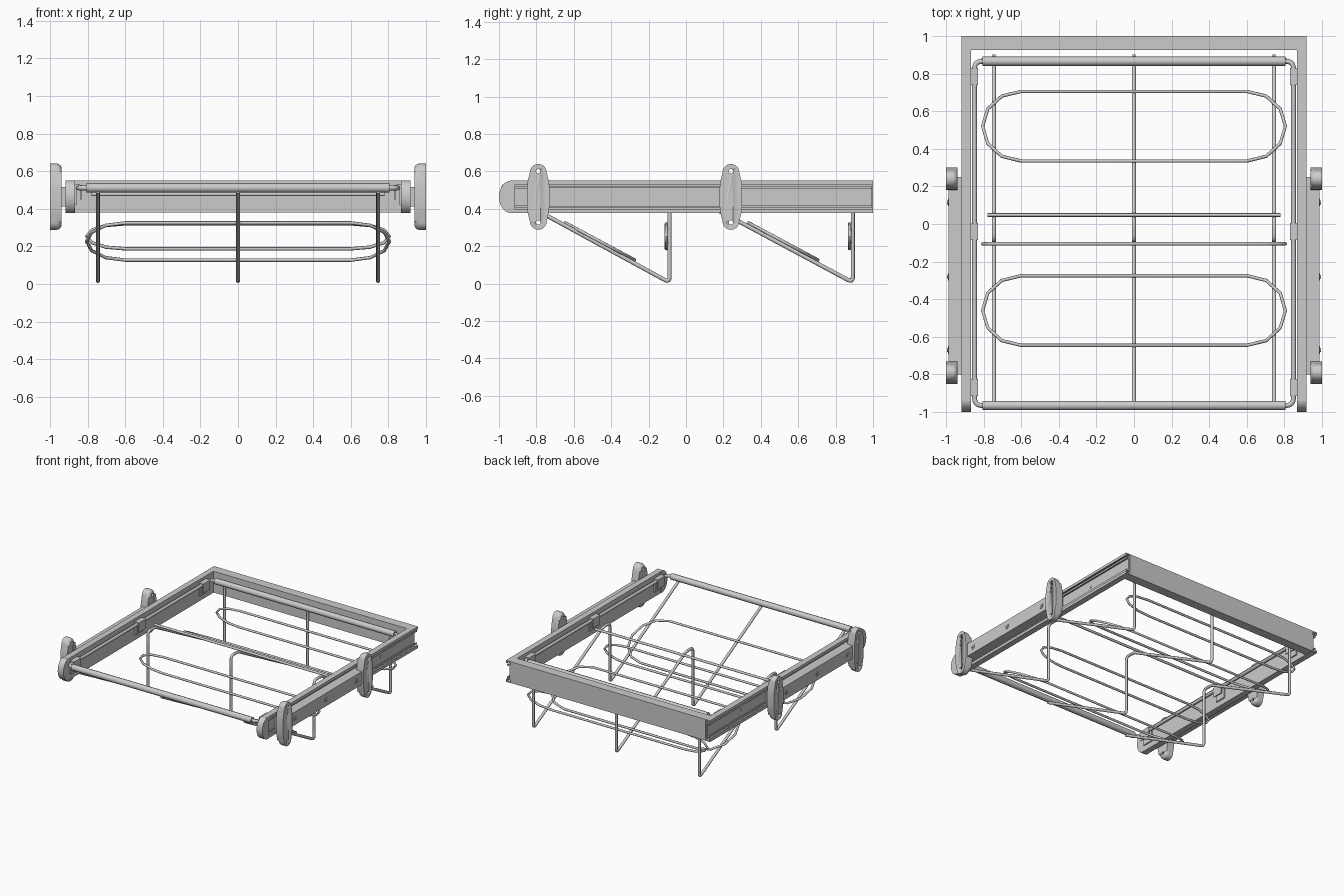
import bpy, bmesh, math
from mathutils import Vector

if "Cube" in bpy.data.objects:
    bpy.data.objects.remove(bpy.data.objects["Cube"])

ZC = 0.464  # rail centre height


def finish(ob, angle=35):
    bpy.ops.object.select_all(action='DESELECT')
    ob.select_set(True)
    bpy.context.view_layer.objects.active = ob
    bpy.ops.object.shade_smooth_by_angle(angle=math.radians(angle))
    return ob


def mirror_x(ob):
    ob.modifiers.new("mirror", 'MIRROR').use_axis[0] = True
    return ob


def prism(name, pts, a, b, axis='X', round_a=0.0):
    """Extrude a 2D outline from a to b along X (outline y,z) or Y (outline x,z)."""
    put = (lambda p, t: (t, p[0], p[1])) if axis == 'X' else (lambda p, t: (p[0], t, p[1]))
    bm = bmesh.new()
    lo = [bm.verts.new(put(p, a)) for p in pts]
    hi = [bm.verts.new(put(p, b)) for p in pts]
    cap = bm.faces.new(lo)
    bm.faces.new(hi[::-1])
    for i in range(len(pts)):
        j = (i + 1) % len(pts)
        bm.faces.new((lo[i], hi[i], hi[j], lo[j]))
    if round_a:
        bmesh.ops.bevel(bm, geom=list(cap.edges), offset=round_a, segments=4,
                        profile=0.5, affect='EDGES')
    bmesh.ops.recalc_face_normals(bm, faces=bm.faces)
    me = bpy.data.meshes.new(name)
    bm.to_mesh(me)
    bm.free()
    ob = bpy.data.objects.new(name, me)
    bpy.context.collection.objects.link(ob)
    return finish(ob)


def rect(u0, u1, v0, v1):
    return [(u0, v0), (u1, v0), (u1, v1), (u0, v1)]


def arc(cu, cv, r, a0, a1, n):
    return [(cu + r * math.cos(math.radians(a0 + (a1 - a0) * i / n)),
             cv + r * math.sin(math.radians(a0 + (a1 - a0) * i / n))) for i in range(n + 1)]


def fillet(pts, r, closed=False, n=5):
    """Round the corners of a path."""
    pts = [Vector(p) for p in pts]
    out = []
    for i, p in enumerate(pts):
        if not closed and i in (0, len(pts) - 1):
            out.append(p)
            continue
        a = p + (pts[i - 1] - p).normalized() * r
        b = p + (pts[(i + 1) % len(pts)] - p).normalized() * r
        for k in range(n + 1):
            t = k / n
            out.append(a * (1 - t) ** 2 + p * 2 * t * (1 - t) + b * t * t)
    return out


def wire(name, pts, r, closed=False):
    cu = bpy.data.curves.new(name, 'CURVE')
    cu.dimensions = '3D'
    cu.bevel_depth = r
    cu.bevel_resolution = 2
    cu.use_fill_caps = True
    sp = cu.splines.new('POLY')
    sp.points.add(len(pts) - 1)
    for q, p in zip(sp.points, pts):
        q.co = (*p, 1)
    sp.use_cyclic_u = closed
    ob = bpy.data.objects.new(name, cu)
    bpy.context.collection.objects.link(ob)
    bpy.ops.object.select_all(action='DESELECT')
    ob.select_set(True)
    bpy.context.view_layer.objects.active = ob
    bpy.ops.object.convert(target='MESH')
    return finish(bpy.context.object, 50)


def channel(x0, x1, h, t, lip):
    """C-section open towards +x, with inward lips."""
    top = [(x0, h), (x1, h), (x1, h - lip), (x1 - t, h - lip), (x1 - t, h - t), (x0 + t, h - t)]
    return [(x, ZC + z) for x, z in top] + [(x, ZC - z) for x, z in reversed(top)]


# Sliding rails: outer channel, inner channel, fixed wall member
mirror_x(prism("slide_rail", channel(0.868, 0.916, 0.087, 0.009, 0.022), -0.94, 1.0, 'Y'))
mirror_x(prism("inner_rail", channel(0.88, 0.908, 0.058, 0.008, 0.014), -0.93, 0.995, 'Y'))
mirror_x(prism("fixed_rail", rect(0.892, 0.985, ZC - 0.053, ZC + 0.053), -0.80, 0.25, 'Y'))

# Rounded front bumpers on the rails
bumper = [(-0.915, ZC - 0.087)] + [(-0.935 + 0.065 * math.cos(math.radians(a)),
          ZC + 0.087 * math.sin(math.radians(a))) for a in range(270, 89, -15)] + [(-0.915, ZC + 0.087)]
mirror_x(prism("rail_bumper", bumper, 0.867, 0.918))

# Screw heads on the fixed rail, small rivet on the inner rail
for y in (-0.67, -0.28, 0.115):
    mirror_x(prism("screw_head", arc(y, ZC, 0.02, 0, 337.5, 15), 0.98, 0.989))
    mirror_x(prism("screw_core", arc(y, ZC, 0.01, 0, 330, 11), 0.98, 0.993))
mirror_x(prism("rail_rivet", arc(0.56, ZC, 0.011, 0, 330, 11), 0.88, 0.892))

# Wall brackets with two screw holes each
for y in (-0.79, 0.24):
    upper = [(0.06, 0.0), (0.06, 0.05), (0.056, 0.085)] + arc(0, 0.131, 0.045, 0, 180, 10) \
        + [(-0.056, 0.085), (-0.06, 0.05), (-0.06, 0.0)]
    lower = [(-u, -v) for u, v in upper[1:-1]]
    outline = [(y + u, ZC + v) for u, v in upper + lower]
    bracket = prism("wall_bracket", outline, 0.938, 1.0, round_a=0.026)
    for dz in (-0.137, 0.137):
        cutter = prism("hole_cutter", arc(y, ZC + dz, 0.012, 0, 330, 11), 0.9, 1.05)
        cutter.hide_render = True
        cutter.hide_viewport = True
        cutter.display_type = 'WIRE'
        cut = bracket.modifiers.new("hole", 'BOOLEAN')
        cut.operation = 'DIFFERENCE'
        cut.object = cutter
        cut.solver = 'EXACT'
    mirror_x(bracket)

# Back panel between the rails
prism("back_panel", rect(0.925, 1.0, ZC - 0.085, ZC + 0.087), -0.87, 0.87)

# Carrying frame: wire loop with thick sleeves front and back
YF, YB, ZR = -0.965, 0.865, 0.511
wire("frame_wire", fillet([(-0.848, YF, ZR), (0.848, YF, ZR), (0.848, YB, ZR), (-0.848, YB, ZR)],
                          0.04, True), 0.013, True)
for name, y in (("front_sleeve", YF), ("back_sleeve", YB)):
    wire(name, [(-0.805, y, ZR), (0.805, y, ZR)], 0.025)

# Clips that hold the frame wire on the rails
for y in (-0.87, -0.04, 0.785):
    mirror_x(prism("clip_plate", rect(y - 0.045, y + 0.045, 0.42, 0.528), 0.858, 0.869))
    mirror_x(prism("clip_hook", [(0.832, 0.45), (0.84, 0.45), (0.838, 0.515), (0.862, 0.519),
                                 (0.862, 0.529), (0.83, 0.527)], y - 0.045, y + 0.045, 'Y'))

# Zigzag support wires forming two V-shaped tiers
zigzag = [(-0.98, 0.492), (-0.088, 0.006), (-0.088, 0.484), (0.0, 0.484), (0.892, 0.006), (0.892, 0.50)]
for name, x in (("left_support", -0.745), ("middle_support", 0.0), ("right_support", 0.745)):
    wire(name, fillet([(x, y, z) for y, z in zigzag], 0.03), 0.011)

# Long rounded loops: one on each slope and one on each upright
def loop(name, a, b):
    """Stadium loop whose two long sides pass through the (y, z) points a and b."""
    a, b = Vector(a), Vector(b)
    mid, half = (a + b) / 2, (b - a) / 2
    right = [(0.6 + 0.205 * math.cos(t), math.sin(t))
             for t in (math.radians(-90 + 30 * i) for i in range(7))]
    path = right + [(-u, -v) for u, v in right]
    wire(name, [(u, *(mid + half * v)) for u, v in path], 0.009, True)


for dy in (0.0, 0.98):
    loop("slope_loop", (-0.645 + dy, 0.325), (-0.275 + dy, 0.127))
    loop("upright_loop", (-0.105 + dy, 0.187), (-0.105 + dy, 0.32))

# Cross bar at the top of the second tier
wire("cross_bar", [(-0.78, 0.048, 0.477), (0.78, 0.048, 0.477)], 0.01)
